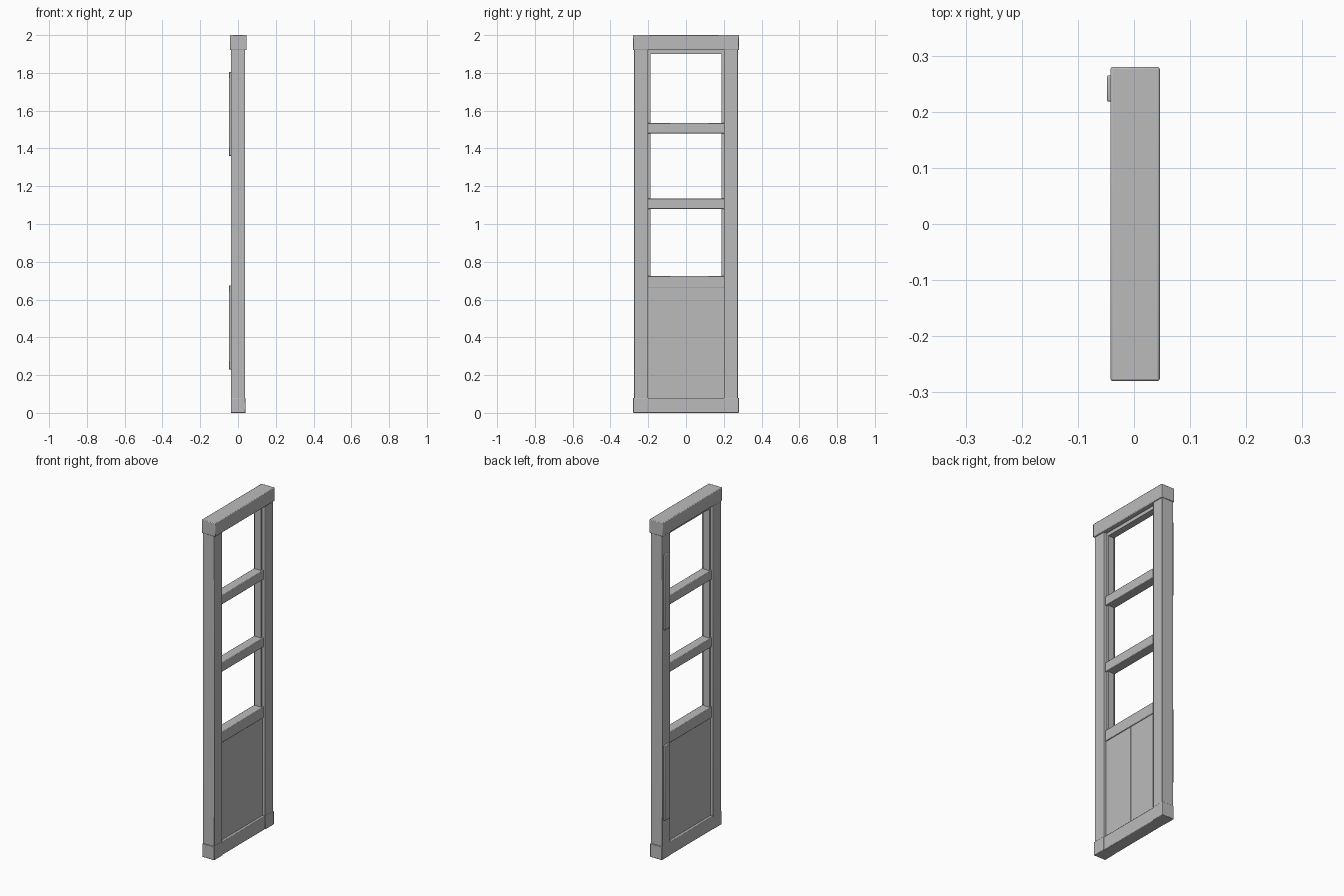
import bpy

cube = bpy.data.objects.get("Cube")
if cube:
    bpy.data.objects.remove(cube, do_unlink=True)

paint = bpy.data.materials.new("grey_paint")
paint.use_nodes = True
GREY = (0.5, 0.5, 0.5, 1)
paint.diffuse_color = GREY
paint.node_tree.nodes["Principled BSDF"].inputs["Base Color"].default_value = GREY


def box(name, x, y, z, bevel=0.003):
    """Bevelled box from (low, high) ranges on each axis."""
    bpy.ops.mesh.primitive_cube_add(size=1, location=[sum(r) / 2 for r in (x, y, z)])
    ob = bpy.context.object
    ob.name = name
    ob.scale = [r[1] - r[0] for r in (x, y, z)]
    bpy.ops.object.transform_apply(location=False, rotation=False, scale=True)
    ob.data.materials.append(paint)
    if bevel:
        mod = ob.modifiers.new("soft_edges", "BEVEL")
        mod.width = bevel
        mod.segments = 2
    bpy.ops.object.shade_smooth_by_angle()
    return ob


# Outer frame
frame_x = (-0.038, 0.038)
for side, s in (("right", -1), ("left", 1)):
    box(f"{side}_stile", frame_x, sorted((s * 0.2, s * 0.275)), (0.04, 1.96))
    # Thin stop running down the inside of the openings
    box(f"{side}_stop", (-0.022, 0.018), sorted((s * 0.188, s * 0.205)), (0.7, 1.93), 0)
    # Wider foot block
    box(f"{side}_foot", (-0.038, 0.04), sorted((s * 0.2, s * 0.28)), (0, 0.08))
box("top_rail", (-0.042, 0.046), (-0.28, 0.28), (1.92, 2.0), 0.004)
box("top_stop", (-0.022, 0.018), (-0.2, 0.2), (1.9, 1.925), 0)
box("bottom_rail", (-0.036, 0.036), (-0.21, 0.21), (0, 0.08))

# Glazing bars and the rail over the panel
for name, low, high in (("upper_bar", 1.48, 1.535), ("lower_bar", 1.08, 1.135),
                        ("middle_rail", 0.66, 0.725)):
    box(name, (-0.028, 0.028), (-0.21, 0.21), (low, high))

# Lower boarded panel
for i, name in enumerate(("first_board", "second_board")):
    y = -0.205 + i * 0.205
    box(name, (-0.022, 0.022), (y, y + 0.205), (0.07, 0.67), 0.001)

# Hinge leaves on the edge of the back stile
for name, low in (("lower_hinge_strip", 0.23), ("upper_hinge_strip", 1.36)):
    box(name, (-0.048, -0.035), (0.218, 0.265), (low, low + 0.445))
